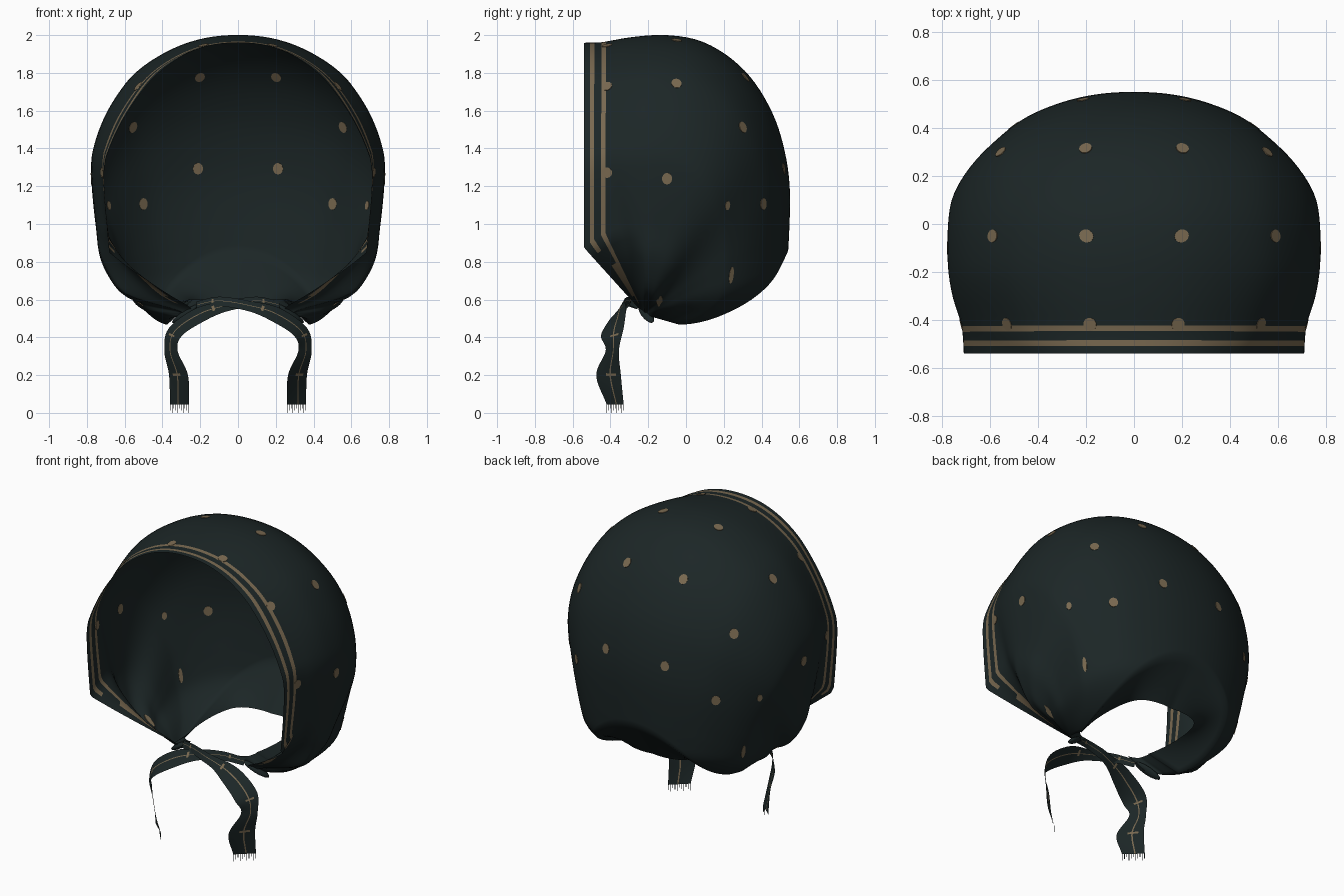
import bpy, bmesh, math
from mathutils import Vector
from mathutils.bvhtree import BVHTree

cube = bpy.data.objects.get("Cube")
if cube:
    bpy.data.objects.remove(cube, do_unlink=True)


def material(name, rgb):
    m = bpy.data.materials.new(name)
    m.use_nodes = True
    m.diffuse_color = (*rgb, 1)
    m.node_tree.nodes["Principled BSDF"].inputs["Base Color"].default_value = (*rgb, 1)
    return m


FABRIC = material("dark teal fabric", (0.0115, 0.0192, 0.0195))
GOLD = material("antique gold print", (0.19, 0.14, 0.08))


def finish(name, bm, smooth=True):
    mesh = bpy.data.meshes.new(name)
    bm.to_mesh(mesh)
    bm.free()
    mesh.materials.append(FABRIC)
    mesh.materials.append(GOLD)
    obj = bpy.data.objects.new(name, mesh)
    bpy.context.collection.objects.link(obj)
    for p in mesh.polygons:
        p.use_smooth = smooth
    return obj


def spline(keys, t):
    """Smooth interpolation through (parameter, value) keys."""
    t = min(max(t, keys[0][0]), keys[-1][0])
    i = 0
    while i < len(keys) - 2 and t > keys[i + 1][0]:
        i += 1

    def slope(k):
        a, b = keys[max(k - 1, 0)], keys[min(k + 1, len(keys) - 1)]
        return (b[1] - a[1]) / (b[0] - a[0])

    (ta, a), (tb, b) = keys[i], keys[i + 1]
    w = tb - ta
    u = (t - ta) / w
    return (a * (1 + 2 * u) * (1 - u) ** 2 + b * u * u * (3 - 2 * u)
            + w * u * (1 - u) * ((1 - u) * slope(i) - u * slope(i + 1)))


def sheet(bm, rows, gold):
    """Quad grid; gold(row, column) picks the printed faces."""
    vs = [[bm.verts.new(p) for p in row] for row in rows]
    for r in range(len(vs) - 1):
        for c in range(len(vs[0]) - 1):
            f = bm.faces.new((vs[r][c], vs[r][c + 1], vs[r + 1][c + 1], vs[r + 1][c]))
            f.material_index = int(gold(r, c))


# Hood: meridians swing about a sideways axis through the two gathered corners
AXIS_Y, AXIS_Z = -0.22, 0.52
REACH = [(-45, 1.475), (-13, 1.475), (-9, 1.46), (-3, 1.47), (5, 1.485), (12.5, 1.475), (22, 1.4),
         (32, 1.27), (42, 1.12), (53, .965), (60, .885), (67, .825), (77, .75), (92, .53), (106, .32)]
WIDTH = [(-45, .705), (-16, .715), (-6, .755), (4, .775), (20, .77), (30, .74), (42, .67),
         (50, .635), (60, .605), (75, .56), (90, .47), (106, .38)]
ACROSS = list(enumerate([-.26, 0, .26, .5, .72, .89, .985, 1, .97, .925, .75, .42], -1))
ALONG = list(enumerate([.985, 1, .985, .937, .855, .73, .6, .5, .325, .19, .06, 0], -1))


def hood_point(s, phi):
    """s: -1..1 from corner to corner, phi: degrees from the crown."""
    g = spline(ALONG, abs(s) * 10)
    x = spline(WIDTH, phi) * spline(ACROSS, abs(s) * 10)
    rho = spline(REACH, phi) * g
    a = math.radians(phi)
    if phi < 0 and g > 0.6:
        x *= 1 - 0.075 * min(1, -phi / 14) * min(1, (g - 0.6) / 0.25)
    if phi < 0 and g < 0.3:
        x *= 1 - 0.55 * min(1, -math.sin(a) / 0.67) * (1 - g / 0.3)
    if g < 0.09:
        x += (0.28 - x) * (1 - g / 0.09) ** 2
    return Vector((math.copysign(x, s), AXIS_Y + rho * math.sin(a), AXIS_Z + rho * math.cos(a)))


def rim_angle(s, inset):
    rho = max(1.475 * spline(ALONG, abs(s) * 10), 0.001)
    return -math.degrees(math.asin(min(0.32 / rho, 0.67) - inset / max(rho, 0.48)))


COLS, BODY, HEM = 120, 44, 6
insets = [0, 0.031, 0.054, 0.091, 0.114]
columns = []
for c in range(COLS + 1):
    s = 2 * c / COLS - 1
    angles = [rim_angle(s, d) for d in insets]
    end = 66 + 40 * min(1, abs(s) / 0.5) ** 2
    angles += [angles[-1] + (end - angles[-1]) * k / BODY for k in range(1, BODY + 1)]
    pts = [hood_point(s, p) for p in angles]
    # Hem folded inward around the neck
    edge = pts[-1]
    inner = Vector((edge.x * 0.64, edge.y - 0.2 * (1 - 0.85 * abs(s)), 0.6))
    pts += [edge.lerp(inner, k / HEM) for k in range(1, HEM + 1)]
    columns.append(pts)


# Outer band stops at the cheek, inner band widens under it and runs to the gathers
def banded(r, c):
    s = abs(2 * (c + 0.5) / COLS - 1)
    return (r == 1 and s < 0.74) or (r == 3 and s < 0.92) or (r == 2 and 0.79 < s < 0.89)


bm = bmesh.new()
sheet(bm, list(zip(*columns)), banded)
bmesh.ops.recalc_face_normals(bm, faces=bm.faces)
tree = BVHTree.FromBMesh(bm)
finish("hood", bm)


# Printed dots: thin plates that show on both sides of the cloth
def add_dot(bm, target, source, radius=0.028, stretch=1.0):
    hit, normal, _, _ = tree.ray_cast(source, target - source)
    if hit is None:
        return
    q = normal.to_track_quat("Z", "Y").to_matrix().to_4x4()
    q.translation = hit
    new = bmesh.ops.create_cone(bm, cap_ends=True, segments=14, radius1=radius,
                                radius2=radius, depth=0.005)["verts"]
    for v in new:
        v.co.y *= stretch
    bmesh.ops.transform(bm, matrix=q, verts=new)


bm = bmesh.new()
dots = [(.205, .5, 1.29), (.21, .33, 1.8), (.2, -.05, 1.98), (.585, -.05, 1.74), (.57, .31, 1.52),
        (.775, -.1, 1.24), (.48, .39, 1.11)]
scallops = [(.18, -.418, 1.93), (.52, -.418, 1.72), (.7, -.418, 1.27)]
streaks = [(.54, -.14, .59, .016, 3), (.6, .24, .72, .013, 3.5), (.7, .22, 1.1, .016, 1.5)]
for side in (1, -1):
    for x, y, z in dots:
        add_dot(bm, Vector((x * side, y, z)), Vector((0, -0.05, 1.2)), 0.027, 1.15)
    for x, y, z in scallops:
        add_dot(bm, Vector((x * side, y, z)), Vector((0, y, 1.2)), 0.028)
    for x, y, z, radius, stretch in streaks:
        add_dot(bm, Vector((x * side, y, z)), Vector((0, y, 1)), radius, stretch)
for f in bm.faces:
    f.material_index = 1
finish("printed_dots", bm, smooth=False)

# Ties: twisted ribbons that cross under the chin and hang down
PATH = [(-.22, -.25, .57), (-.1, -.3, .59), (.06, -.33, .565), (.2, -.36, .52),
        (.33, -.39, .43), (.355, -.39, .33), (.315, -.41, .2), (.31, -.375, .045)]
HALF = [(0, .01, .02), (0, .01, .025), (0, .02, .028), (.02, .045, .035),
        (.035, .06, .02), (.035, .035, 0), (.05, .065, 0), (.05, .045, 0)]


def along(points, t):
    return Vector([spline([(i, p[k]) for i, p in enumerate(points)], t) for k in range(3)])


def make_tie(name, side, push):
    def place(v):
        return Vector((v.x * side, v.y + push * max(0, 1 - abs(v.x) / 0.25), v.z))

    lanes = [-1, -0.6, -0.2, 0.08, 0.19, 0.6, 1]
    rows = []
    for k in range(73):
        t = 7 * k / 72
        mid, half = along(PATH, t), along(HALF, t)
        rows.append([place(mid + half * w) for w in lanes])
    bm = bmesh.new()
    sheet(bm, rows, lambda r, c: c == 3 or (c in (2, 4) and r % 18 == 7))
    finish(name, bm)

    # Frayed threads at the cut end
    bm = bmesh.new()
    end, half = Vector(PATH[-1]), Vector(HALF[-1])
    for k in range(11):
        w = -0.97 + 0.194 * k
        drop = Vector((0, 0, -0.045 + 0.012 * (k % 3)))
        a, b = place(end + half * (w - 0.03)), place(end + half * (w + 0.03))
        bm.faces.new([bm.verts.new(p) for p in (a, b, b + drop, a + drop)])
    finish(name + "_fringe", bm, smooth=False)


make_tie("left_tie", 1, -0.02)
make_tie("right_tie", -1, 0.02)

# Pinched cloth tips where the hood gathers into the ties
for side, name in ((1, "left_gather"), (-1, "right_gather")):
    bm = bmesh.new()
    bmesh.ops.create_uvsphere(bm, u_segments=12, v_segments=8, radius=1)
    for v in bm.verts:
        v.co = Vector((side * (0.28 + 0.07 * v.co.x), -0.21 + 0.03 * v.co.y + 0.03 * v.co.x,
                       0.525 + 0.02 * v.co.z - 0.045 * v.co.x))
    finish(name, bm)
